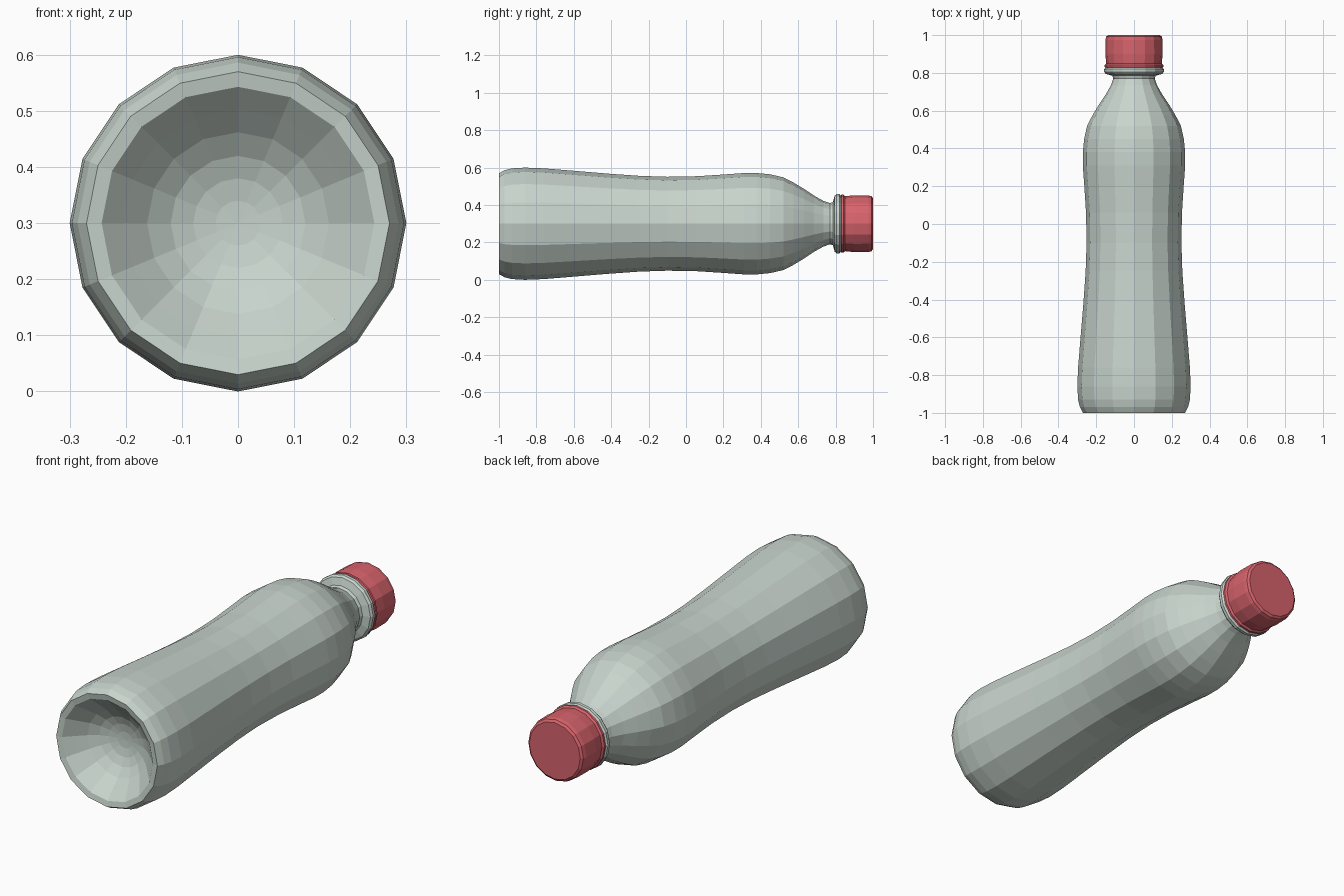
import bpy
import bmesh
import math

default = bpy.data.objects.get("Cube")
if default:
    bpy.data.objects.remove(default, do_unlink=True)

SIDES = 16
AXIS_HEIGHT = 0.3


def make_material(name, rgb):
    mat = bpy.data.materials.new(name)
    mat.use_nodes = True
    colour = (*rgb, 1.0)
    mat.diffuse_color = colour
    mat.node_tree.nodes["Principled BSDF"].inputs["Base Color"].default_value = colour
    return mat


def lathe(name, profile, mat):
    """Spin (radius, y) points round the lying y axis; radius 0 closes an end."""
    bm = bmesh.new()
    rings = []
    for radius, y in profile:
        if radius == 0:
            rings.append([bm.verts.new((0, y, AXIS_HEIGHT))] * SIDES)
            continue
        angles = [math.tau * i / SIDES for i in range(SIDES)]
        rings.append([bm.verts.new((radius * math.cos(a), y,
                                    AXIS_HEIGHT + radius * math.sin(a)))
                      for a in angles])
    for low, high in zip(rings, rings[1:]):
        for i in range(SIDES):
            j = (i + 1) % SIDES
            corners = dict.fromkeys((low[i], low[j], high[j], high[i]))
            bm.faces.new(list(corners))
    bmesh.ops.recalc_face_normals(bm, faces=bm.faces)
    mesh = bpy.data.meshes.new(name)
    bm.to_mesh(mesh)
    bm.free()
    mesh.materials.append(mat)
    obj = bpy.data.objects.new(name, mesh)
    bpy.context.collection.objects.link(obj)
    return obj


body_grey = make_material("pale grey green", (0.58, 0.66, 0.61))
cap_red = make_material("soft red", (0.68, 0.125, 0.15))

# Bottle: hollow base, waisted body, shoulder, neck and collar
punt = [(0, -0.86), (0.04, -0.862), (0.08, -0.87), (0.12, -0.886),
        (0.162, -0.915), (0.203, -0.955), (0.243, -0.995)]
body = [(0.27, -1.0), (0.286, -0.97), (0.296, -0.93), (0.3, -0.86),
        (0.296, -0.76), (0.283, -0.6), (0.268, -0.42), (0.256, -0.25),
        (0.251, -0.1), (0.254, 0.06), (0.263, 0.2), (0.271, 0.31),
        (0.271, 0.38), (0.264, 0.45), (0.248, 0.52), (0.22, 0.575),
        (0.187, 0.63), (0.15, 0.685), (0.122, 0.735), (0.11, 0.77)]
collar = [(0.115, 0.785), (0.15, 0.795), (0.158, 0.805), (0.158, 0.82),
          (0.148, 0.83), (0, 0.83)]
lathe("bottle_body", punt + body + collar, body_grey)

# Screw cap with a narrow band at its base
lathe("screw_cap", [(0, 0.826), (0.148, 0.826), (0.155, 0.832), (0.155, 0.842),
                    (0.147, 0.85), (0.152, 0.9), (0.151, 0.975),
                    (0.147, 0.992), (0.136, 1.0), (0, 1.0)], cap_red)
